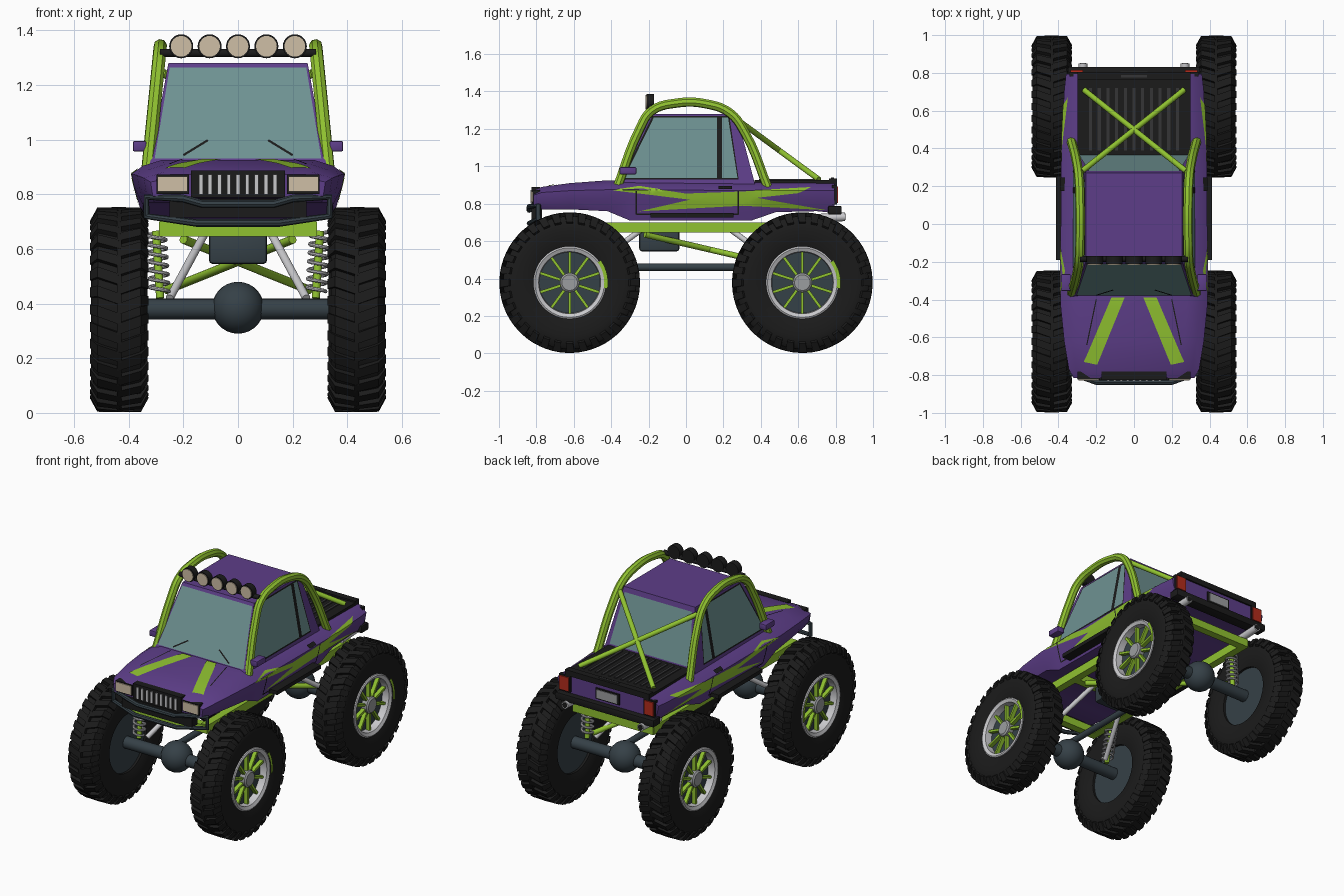
import bpy, bmesh
from math import pi, sin, cos
from mathutils import Vector, Matrix
from mathutils.bvhtree import BVHTree

if "Cube" in bpy.data.objects:
    bpy.data.objects.remove(bpy.data.objects["Cube"])


def material(name, *rgb):
    m = bpy.data.materials.new(name)
    m.use_nodes = True
    m.diffuse_color = (*rgb, 1)
    m.node_tree.nodes["Principled BSDF"].inputs["Base Color"].default_value = (*rgb, 1)
    return m


purple = material("purple paint", .11, .048, .25)
green = material("lime green", .28, .54, .03)
black = material("black rubber", .011, .011, .011)
dark = material("dark grey", .035, .035, .037)
slate = material("slate metal", .036, .052, .063)
glass = material("tinted glass", .155, .285, .285)
silver = material("silver", .58, .58, .6)
grey = material("hub grey", .33, .34, .35)
cream = material("lamp cream", .62, .52, .38)
red = material("tail red", .45, .025, .012)
SIDES = ((1, "left"), (-1, "right"))
made = []


def finish(bm, name, mat, recalc=True):
    if recalc:
        bmesh.ops.recalc_face_normals(bm, faces=bm.faces)
    me = bpy.data.meshes.new(name)
    bm.to_mesh(me)
    bm.free()
    me.materials.append(mat)
    ob = bpy.data.objects.new(name, me)
    bpy.context.collection.objects.link(ob)
    made.append(ob)
    return ob


def box(name, lo, hi, mat, bevel=0):
    lo, hi = Vector(lo), Vector(hi)
    bm = bmesh.new()
    bmesh.ops.create_cube(bm, size=1, matrix=Matrix.Translation((lo + hi) / 2) @ Matrix.Diagonal((*(hi - lo), 1)))
    if bevel:
        bmesh.ops.bevel(bm, geom=bm.edges[:], offset=bevel, segments=2, affect='EDGES', profile=.5)
    return finish(bm, name, mat)


def rod(name, a, b, r, mat, sides=16):
    a, b = Vector(a), Vector(b)
    bm = bmesh.new()
    turn = (b - a).to_track_quat('Z', 'Y').to_matrix().to_4x4()
    bmesh.ops.create_cone(bm, cap_ends=True, segments=sides, radius1=r, radius2=r, depth=(b - a).length,
                          matrix=Matrix.Translation((a + b) / 2) @ turn)
    return finish(bm, name, mat)


def tube(name, pts, r, mat, smooth=True, closed=False):
    cu = bpy.data.curves.new(name, 'CURVE')
    cu.dimensions, cu.bevel_depth, cu.bevel_resolution, cu.resolution_u = '3D', r, 2, 5
    cu.use_fill_caps = True
    sp = cu.splines.new('BEZIER')
    sp.bezier_points.add(len(pts) - 1)
    for bp, p in zip(sp.bezier_points, pts):
        bp.co = p
        bp.handle_left_type = bp.handle_right_type = 'AUTO' if smooth else 'VECTOR'
    sp.use_cyclic_u = closed
    tmp = bpy.data.objects.new(name + " path", cu)
    bpy.context.collection.objects.link(tmp)
    bpy.context.view_layer.update()
    bm = bmesh.new()
    bm.from_mesh(tmp.evaluated_get(bpy.context.evaluated_depsgraph_get()).to_mesh())
    bpy.data.objects.remove(tmp)
    return finish(bm, name, mat)


VIEWS = {"front": (lambda u, v: (u, -5, v), (0, 1, 0)), "back": (lambda u, v: (u, 5, v), (0, -1, 0)),
         "left": (lambda u, v: (5, u, v), (-1, 0, 0)), "right": (lambda u, v: (-5, u, v), (1, 0, 0)),
         "top": (lambda u, v: (u, v, 5), (0, 0, -1))}


def decal(name, poly, view, target, mat, off=.004):
    """Thin painted plate: a flat outline laid onto the target along one axis."""
    place, d = VIEWS[view]
    d = Vector(d)
    src = bmesh.new()
    src.from_mesh(target.data)
    tree = BVHTree.FromBMesh(src)
    src.free()
    bm = bmesh.new()
    bm.faces.new([bm.verts.new((u, v, 0)) for u, v in poly])
    bmesh.ops.triangulate(bm, faces=bm.faces[:])
    for i in range(-27, 48):
        for n in ((1, 0, 0), (0, 1, 0)):
            bmesh.ops.bisect_plane(bm, geom=bm.verts[:] + bm.edges[:] + bm.faces[:],
                                   plane_co=Vector(n) * i * .03, plane_no=n)
    for v in bm.verts[:]:
        hit = tree.ray_cast(Vector(place(v.co.x, v.co.y)), d)
        if hit[0] is None:
            bm.verts.remove(v)
        else:
            v.co = hit[0] + hit[1] * off
    bm.normal_update()
    bmesh.ops.reverse_faces(bm, faces=[f for f in bm.faces if f.normal.dot(d) > 0])
    return finish(bm, name, mat, False)


def strip(a, b, w=.004):
    a, b = Vector(a), Vector(b)
    n = (b - a).orthogonal().normalized() * w
    return [a + n, b + n, b - n, a - n]


# Body shell lofted along y: y, half width, bottom, waist, top
SECTIONS = [(-.815, .32, .79, .845, .872), (-.77, .345, .77, .86, .89), (-.62, .37, .77, .87, .91),
            (-.42, .39, .76, .875, .925), (-.3, .39, .71, .875, .925), (.35, .385, .71, .87, .92),
            (.48, .38, .755, .87, .92), (.7, .37, .76, .87, .92), (.795, .36, .75, .87, .92)]
bm = bmesh.new()
rings = []
for y, w, zb, zw, zt in SECTIONS:
    half = [(.72 * w, zt), (.89 * w, zt - .02), (w, zw), (.975 * w, zw - .05), (.89 * w, zb)]
    ring = half + [(-x, z) for x, z in reversed(half)]
    rings.append([bm.verts.new((x, y, z)) for x, z in ring])
for a, b in zip(rings, rings[1:]):
    for i in range(len(a)):
        j = (i + 1) % len(a)
        bm.faces.new((a[i], a[j], b[j], b[i]))
bm.faces.new(rings[0])
bm.faces.new(rings[-1])
bmesh.ops.triangulate(bm, faces=bm.faces[:])
body = finish(bm, "body_shell", purple)

# Cab
bm = bmesh.new()
for x, y0, y1, z in ((.325, -.39, .37, .9), (.255, -.2, .27, 1.28)):
    for sx, y in ((-x, y0), (x, y0), (x, y1), (-x, y1)):
        bm.verts.new((sx, y, z))
bmesh.ops.convex_hull(bm, input=bm.verts[:])
cab = finish(bm, "cab", purple)
decal("windshield", [(-.305, .93), (.305, .93), (.25, 1.262), (-.25, 1.262)], "front", cab, glass)
decal("rear_window", [(-.29, .935), (.29, .935), (.24, 1.25), (-.24, 1.25)], "back", cab, glass)
for s, side in SIDES:
    decal(side + "_window_seal", [(-.345, .928), (.325, .928), (.255, 1.268), (-.18, 1.268)], side, cab, black, .002)
    decal(side + "_door_window", [(-.33, .938), (.165, .938), (.165, 1.26), (-.172, 1.26)], side, cab, glass)
    decal(side + "_quarter_window", [(.192, .938), (.275, .938), (.225, 1.26), (.192, 1.26)], side, cab, glass)
    decal(side + "_rear_pillar", [(.282, .928), (.34, .928), (.262, 1.268), (.232, 1.268)], side, cab, purple)
    decal(side + "_wiper", strip((s * .2, .94), (s * .11, .995)), "front", cab, black, .008)

    # Painted streaks and door seams
    decal(side + "_streak", [(-.39, .872), (-.25, .893), (0, .855), (.3, .866), (.67, .887), (.6, .857), (.38, .832),
                             (.75, .767), (.3, .79), (-.25, .76), (.02, .822)], side, body, green, .003)
    decal(side + "_hood_stripe", [(s * .05, -.39), (s * .12, -.39), (s * .265, -.73), (s * .195, -.745)],
          "top", body, green)
    decal(side + "_hood_seam", strip((s * .2, -.4), (s * .25, -.64), .003), "top", body, black)
    for i, (a, b) in enumerate((((-.265, .745), (-.265, .87)), ((.28, .745), (.28, .87)), ((-.265, .745), (.28, .745)))):
        decal(f"{side}_door_seam_{i}", strip(a, b), side, body, black, .005)
    decal(side + "_door_handle", [(.175, .872), (.245, .872), (.245, .888), (.175, .888)], side, body, black, .008)

    # Mirrors, side steps, lamps, exhausts
    lo, hi = sorted((s * .335, s * .385))
    box(side + "_mirror", (lo, -.355, .957), (hi, -.265, .995), purple, .006)
    lo, hi = sorted((s * .34, s * .412))
    box(side + "_step", (lo, -.19, .725), (hi, .255, .75), black)
    lo, hi = sorted((s * .18, s * .298))
    box(side + "_headlight_frame", (lo, -.822, .802), (hi, -.78, .872), black)
    box(side + "_headlight", (lo + .004, -.828, .81), (hi - .004, -.79, .866), cream)
    lo, hi = sorted((s * .262, s * .342))
    box(side + "_tail_light_frame", (lo, .78, .795), (hi, .806, .9), black)
    box(side + "_tail_light", (lo + .007, .78, .803), (hi - .007, .814, .892), red)
    rod(side + "_exhaust", (s * .27, .66, .72), (s * .27, .85, .73), .023, silver)
    rod(side + "_exhaust_bore", (s * .27, .84, .73), (s * .27, .852, .73), .017, black)

    # Roll cage hoop and rear brace
    hoop = [(-.37, .88), (-.25, 1.195), (-.185, 1.295), (-.05, 1.338), (.1, 1.335), (.235, 1.285), (.315, 1.18), (.44, .88)]
    tube(side + "_cage_hoop", [(s * (.285 + (1.34 - z) * .1), y, z) for y, z in hoop], .025, green)
    rod(side + "_cage_brace", (s * .275, .28, 1.245), (-s * .265, .71, .93), .015, green)

# Grille, bumpers, plate
box("grille", (-.172, -.826, .788), (.172, -.78, .888), black)
for i in range(-4, 5):
    box(f"grille_bar_{i + 5}", (i * .034 - .007, -.832, .8), (i * .034 + .007, -.82, .872), silver)
box("front_bumper", (-.25, -.825, .715), (.25, -.77, .785), black)
guard = [(.335, .79), (.2, .785), (.13, .765)]
guard += [(-x, z) for x, z in reversed(guard)] + [(-.335, .72), (-.15, .695), (.15, .695), (.335, .72)]
tube("bumper_guard", [(x, -.838 if abs(x) < .3 else -.79, z) for x, z in guard], .014, slate, False, True)
box("rear_bumper", (-.35, .76, .742), (.35, .832, .788), black, .006)
box("plate_frame", (-.085, .79, .805), (.085, .803, .875), black)
box("number_plate", (-.072, .79, .813), (.072, .807, .867), grey)

# Ribbed bed cover
box("bed_cover", (-.3, .365, .9), (.3, .8, .926), black)
for i in range(-5, 6):
    box(f"bed_rib_{i + 6}", (i * .046 - .008, .39, .92), (i * .046 + .008, .72, .932), dark)
box("tailgate_cap", (-.3, .765, .9), (.3, .806, .936), black)
box("tailgate_latch", (-.07, .775, .93), (.07, .79, .94), dark)

# Roof light bar
rod("light_bar", (-.285, -.185, 1.318), (.285, -.185, 1.318), .015, black)
for i in range(-2, 3):
    x = i * .104
    rod(f"roof_lamp_{i + 3}", (x, -.212, 1.342), (x, -.17, 1.342), .044, black, 24)
    rod(f"roof_lamp_lens_{i + 3}", (x, -.217, 1.342), (x, -.2, 1.342), .038, cream, 24)

# Chassis and drivetrain
for s, side in SIDES:
    box(side + "_frame_rail", (s * .265 - .025, -.72, .645), (s * .265 + .025, .74, .7), green)
    rod(side + "_rear_link", (s * .26, .58, .45), (-s * .2, -.22, .635), .016, green)
for y, name in ((-.7, "front"), (-.25, "mid_front"), (.25, "mid_rear"), (.72, "rear")):
    box(name + "_crossmember", (-.285, y - .025, .645), (.285, y + .025, .695), green)
box("gearbox", (-.107, -.25, .545), (.107, -.035, .66), slate, .015)
rod("drive_shaft", (0, -.62, .46), (0, .62, .46), .02, slate)
for e, end in ((-1, "front"), (1, "rear")):
    rod(end + "_axle", (-.36, e * .622, .38), (.36, e * .622, .38), .038, slate, 20)
    bm = bmesh.new()
    bmesh.ops.create_uvsphere(bm, u_segments=24, v_segments=14, radius=.095, matrix=Matrix.Translation((0, e * .622, .385)))
    finish(bm, end + "_differential", slate)
    for s, side in SIDES:
        top, low = Vector((s * .3, e * .57, .665)), Vector((s * .285, e * .6, .42))
        rod(f"{end}_{side}_shock", top, low, .015, green)
        coil = [top.lerp(low, .9 * t / 70) + Vector((cos(t * pi / 5), sin(t * pi / 5), 0)) * .034 for t in range(71)]
        tube(f"{end}_{side}_spring", coil, .007, silver)
        rod(f"{end}_{side}_damper", (s * .12, e * .24, .66), (s * .25, e * .57, .42), .015, silver)


# Wheels: each part is built once, then placed at the four corners
def wheel_part(name, bm, mat):
    for s, side in SIDES:
        for e, end in ((-1, "front"), (1, "rear")):
            c = bm.copy()
            bmesh.ops.transform(c, verts=c.verts, matrix=Matrix.Translation((s * .435, e * .622, .378)) @ Matrix.Diagonal((s, 1, 1, 1)))
            finish(c, f"{end}_{side}_{name}", mat)
    bm.free()


def lathe(profile, steps=48):
    bm = bmesh.new()
    vs = [bm.verts.new((x, 0, r)) for x, r in profile]
    es = [bm.edges.new((vs[i - 1], vs[i])) for i in range(len(vs))]
    bmesh.ops.spin(bm, geom=vs + es, axis=(1, 0, 0), cent=(0, 0, 0), angle=2 * pi, steps=steps, use_duplicate=False)
    bmesh.ops.remove_doubles(bm, verts=bm.verts, dist=.0001)
    return bm


wall = [(.085, .188), (.098, .225), (.103, .29), (.094, .335), (.078, .355)]
wheel_part("tyre", lathe(wall + [(-x, r) for x, r in reversed(wall)]), black)

bm = bmesh.new()
for i in range(64):
    s = 1 if i % 2 else -1
    loops = []
    for x, r, skew in ((-.008, .376, 0), (.08, .374, .085), (.107, .325, .1)):
        quad = [(a, h) for a, h in ((-.055, 0), (.055, 0), (.055, .03), (-.055, .03))]
        loops.append([bm.verts.new((s * (x - (h if x > .1 else 0)), (r - h) * sin(i * pi / 32 + skew + a),
                                    (r - h) * cos(i * pi / 32 + skew + a))) for a, h in quad])
    for a, b in zip(loops, loops[1:]):
        for k in range(4):
            bm.faces.new((a[k - 1], a[k], b[k], b[k - 1]))
    bm.faces.new(loops[0])
    bm.faces.new(loops[-1])
wheel_part("tread", bm, black)

wheel_part("rim", lathe([(.03, .19), (.095, .194), (.1, .186), (.09, .166), (.03, .162)]), silver)
wheel_part("dish", lathe([(-.07, 0), (-.07, .19), (.045, .19), (.045, 0)]), slate)
wheel_part("hub", lathe([(.04, 0), (.04, .052), (.082, .052), (.09, .042), (.09, 0)], 20), grey)
bm = bmesh.new()
for i in range(10):
    bmesh.ops.create_cube(bm, size=1, matrix=Matrix.Rotation(i * pi / 5, 4, 'X') @ Matrix.Translation((.06, 0, .108))
                          @ Matrix.Diagonal((.025, .015, .12, 1)))
wheel_part("spokes", bm, green)
bm = bmesh.new()
arc = [[bm.verts.new((.106, r * cos(a * pi / 40), r * sin(a * pi / 40))) for r in (.185, .205)] for a in range(-2, 9)]
for a, b in zip(arc, arc[1:]):
    bm.faces.new((a[0], a[1], b[1], b[0]))
bmesh.ops.solidify(bm, geom=bm.faces[:], thickness=.008)
wheel_part("rim_accent", bm, green)

# Smooth shading with sharp edges kept
bpy.ops.object.select_all(action='DESELECT')
for ob in made:
    ob.select_set(True)
bpy.context.view_layer.objects.active = body
bpy.ops.object.shade_smooth_by_angle(angle=.6)
